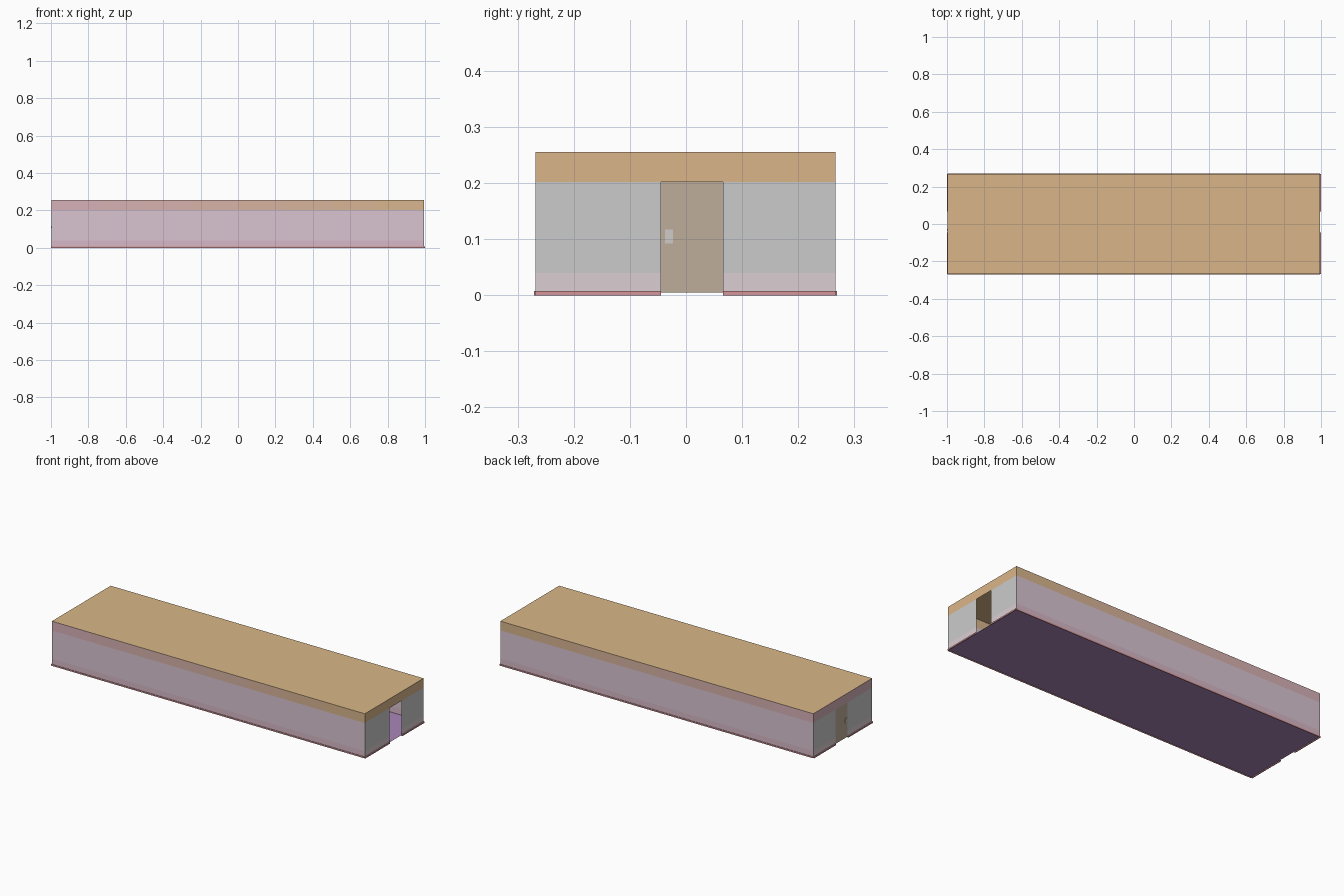
import bpy

if "Cube" in bpy.data.objects:
    bpy.data.objects.remove(bpy.data.objects["Cube"])

X0, X1 = -0.996, 0.994          # wall planes, end to end
Y0, Y1 = -0.268, 0.266          # wall planes, front to back
D0, D1 = -0.045, 0.066          # doorway edges
FLOOR, RAIL, HEAD, TOP = 0.005, 0.04, 0.202, 0.255


def material(name, rgb):
    m = bpy.data.materials.new(name)
    m.diffuse_color = (*rgb, 1)
    m.use_nodes = True
    m.node_tree.nodes["Principled BSDF"].inputs["Base Color"].default_value = m.diffuse_color
    return m


ORANGE, PINK = (0.70, 0.47, 0.25), (0.68, 0.44, 0.50)
orange = material("orange", ORANGE)
mauve = material("mauve", (0.70, 0.56, 0.64))
grey = material("pale_grey", (0.72, 0.71, 0.71))
rose = material("rose", (0.68, 0.48, 0.57))
pale_rose = material("pale_rose", (0.71, 0.62, 0.65))
red = material("red", (0.66, 0.30, 0.32))
purple = material("purple", (0.40, 0.24, 0.48))
brown = material("brown", (0.52, 0.42, 0.33))
metal = material("metal", (0.62, 0.60, 0.58))
STEPS = 8
fade = [material(f"fade_{i}", [p + (o - p) * (i + 0.5) / STEPS for p, o in zip(PINK, ORANGE)])
        for i in range(STEPS)]


def sheet(name, corners, mat):
    me = bpy.data.meshes.new(name)
    me.from_pydata(corners, [], [(0, 1, 2, 3)])
    me.materials.append(mat)
    ob = bpy.data.objects.new(name, me)
    bpy.context.collection.objects.link(ob)
    return ob


def level(name, z, mat, up):
    c = [(X0, Y0, z), (X1, Y0, z), (X1, Y1, z), (X0, Y1, z)]
    return sheet(name, c if up else c[::-1], mat)


def side(name, y, x0, x1, z0, z1, mat):
    c = [(x0, y, z0), (x1, y, z0), (x1, y, z1), (x0, y, z1)]
    return sheet(name, c if y < 0 else c[::-1], mat)


def end(name, x, y0, y1, z0, z1, mat):
    c = [(x, y0, z0), (x, y1, z0), (x, y1, z1), (x, y0, z1)]
    return sheet(name, c if x > 0 else c[::-1], mat)


def box(name, x0, x1, y0, y1, z0, z1, mat):
    bpy.ops.mesh.primitive_cube_add(size=1, location=((x0 + x1) / 2, (y0 + y1) / 2, (z0 + z1) / 2))
    ob = bpy.context.object
    ob.name = name
    ob.scale = (x1 - x0, y1 - y0, z1 - z0)
    ob.data.materials.append(mat)
    return ob


# floor and ceiling
level("floor", FLOOR, purple, False)
level("ceiling", TOP, orange, True)

# long walls: dado, wall, fading upper border, skirting
for tag, y in (("front", Y0), ("back", Y1)):
    side(tag + "_dado", y, X0, X1, FLOOR, RAIL, rose)
    side(tag + "_wall", y, X0, X1, RAIL, HEAD, mauve)
    w = (X1 - X0) / STEPS
    for i, m in enumerate(fade):
        side(f"{tag}_border_{i}", y, X0 + i * w, X0 + (i + 1) * w, HEAD, TOP, m)
    s = -1 if y < 0 else 1
    a, b = sorted((y, y + s * 0.003))
    box(tag + "_skirting", X0, X1, a, b, 0, 0.008, red)

# end walls, each with a doorway
for tag, x, top in (("left", X0, fade[0]), ("right", X1, orange)):
    s = -1 if x < 0 else 1
    a, b = sorted((x, x + s * 0.005))
    for part, y0, y1 in (("a", Y0, D0), ("b", D1, Y1)):
        end(f"{tag}_dado_{part}", x, y0, y1, FLOOR, RAIL, pale_rose)
        end(f"{tag}_wall_{part}", x, y0, y1, RAIL, HEAD, grey)
        box(f"{tag}_skirting_{part}", a, b, y0, y1, 0, 0.008, red)
    end(tag + "_border", x, Y0, Y1, HEAD, TOP, top)

# closed door at the left end, with a latch on both faces
box("door", X0, X0 + 0.006, D0, D1, FLOOR, HEAD, brown)
for tag, x, s in (("outer", X0, -1), ("inner", X0 + 0.006, 1)):
    a, b = sorted((x, x + s * 0.002))
    box(tag + "_latch_plate", a, b, -0.037, -0.023, 0.092, 0.117, metal)
    a, b = sorted((x, x + s * 0.004))
    box(tag + "_latch_knob", a, b, -0.034, -0.026, 0.106, 0.114, metal)

# small wall sockets along the dado
for i, x in enumerate((-0.6, 0.0, 0.6)):
    box(f"socket_{i}", x - 0.006, x + 0.006, Y1 - 0.003, Y1, 0.015, 0.019, metal)
